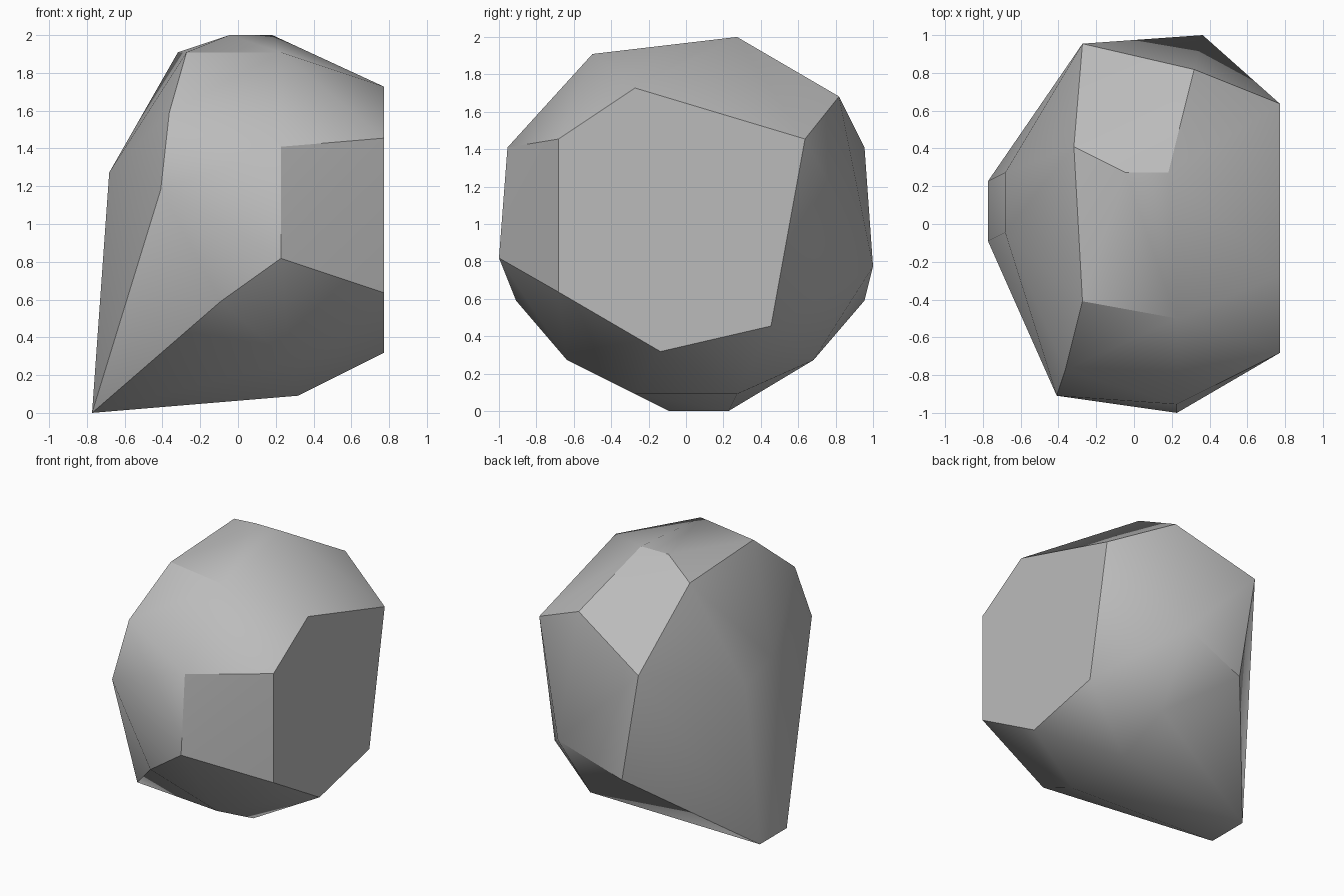
import bpy
import bmesh
import math
from mathutils import Vector

# Remove the default object
default_cube = bpy.data.objects.get("Cube")
if default_cube:
    bpy.data.objects.remove(default_cube, do_unlink=True)

GRID = 22  # corners sit on a lattice with this many steps per unit


def make_material(name, grey):
    """Flat matte material shown alike in the viewport and in a render."""
    colour = (grey, grey, grey, 1)
    material = bpy.data.materials.new(name)
    material.use_nodes = True
    material.diffuse_color = colour
    shader = material.node_tree.nodes["Principled BSDF"]
    shader.inputs["Base Color"].default_value = colour
    shader.inputs["Roughness"].default_value = 1
    return material


# Flat cut side of the boulder
flat_side = [(17, y, z) for y, z in
             ((-6, 38), (14, 32), (10, 10), (-3, 7), (-15, 14), (-15, 32))]

# Crown corners
crown = [(-6, -9, 42), (5, -11, 42), (-7, 9, 42), (-1, 6, 44), (4, 6, 44),
         (7, 18, 37)]

# Front corners
front = [(5, -22, 18), (5, -21, 31), (-9, -20, 26), (-8, -17, 35),
         (-2, -20, 13)]

# Back corners
back = [(-6, 21, 31), (8, 22, 17), (-3, 21, 13)]

# Sloping side that runs down to the pointed foot
slope = [(-15, -1, 28), (-15, 6, 26), (-17, -2, 0), (-17, 5, 0)]

# Underside corners
underside = [(6, -14, 6), (7, 15, 6), (7, -6, 2), (7, 6, 2)]


def build_boulder(name, corners, material):
    """Wrap the corners in a convex skin and drop any unused pieces."""
    bm = bmesh.new()
    for corner in corners:
        bm.verts.new(Vector(corner) / GRID)
    bmesh.ops.convex_hull(bm, input=bm.verts[:])
    loose = [vert for vert in bm.verts if not vert.link_faces]
    bmesh.ops.delete(bm, geom=loose, context="VERTS")

    # Merge the coplanar triangles of the cut faces
    bmesh.ops.dissolve_limit(bm, angle_limit=math.radians(1),
                             verts=bm.verts[:], edges=bm.edges[:])
    bmesh.ops.recalc_face_normals(bm, faces=bm.faces[:])

    mesh = bpy.data.meshes.new(name)
    bm.to_mesh(mesh)
    bm.free()
    mesh.materials.append(material)
    boulder = bpy.data.objects.new(name, mesh)
    bpy.context.collection.objects.link(boulder)
    return boulder


stone_grey = make_material("stone_grey", 0.5)
boulder = build_boulder(
    "boulder", flat_side + crown + front + back + slope + underside, stone_grey)

# Soft shading across gentle bends, crisp ridges elsewhere
bpy.ops.object.select_all(action="DESELECT")
boulder.select_set(True)
bpy.context.view_layer.objects.active = boulder
bpy.ops.object.shade_smooth_by_angle(angle=math.radians(30))
